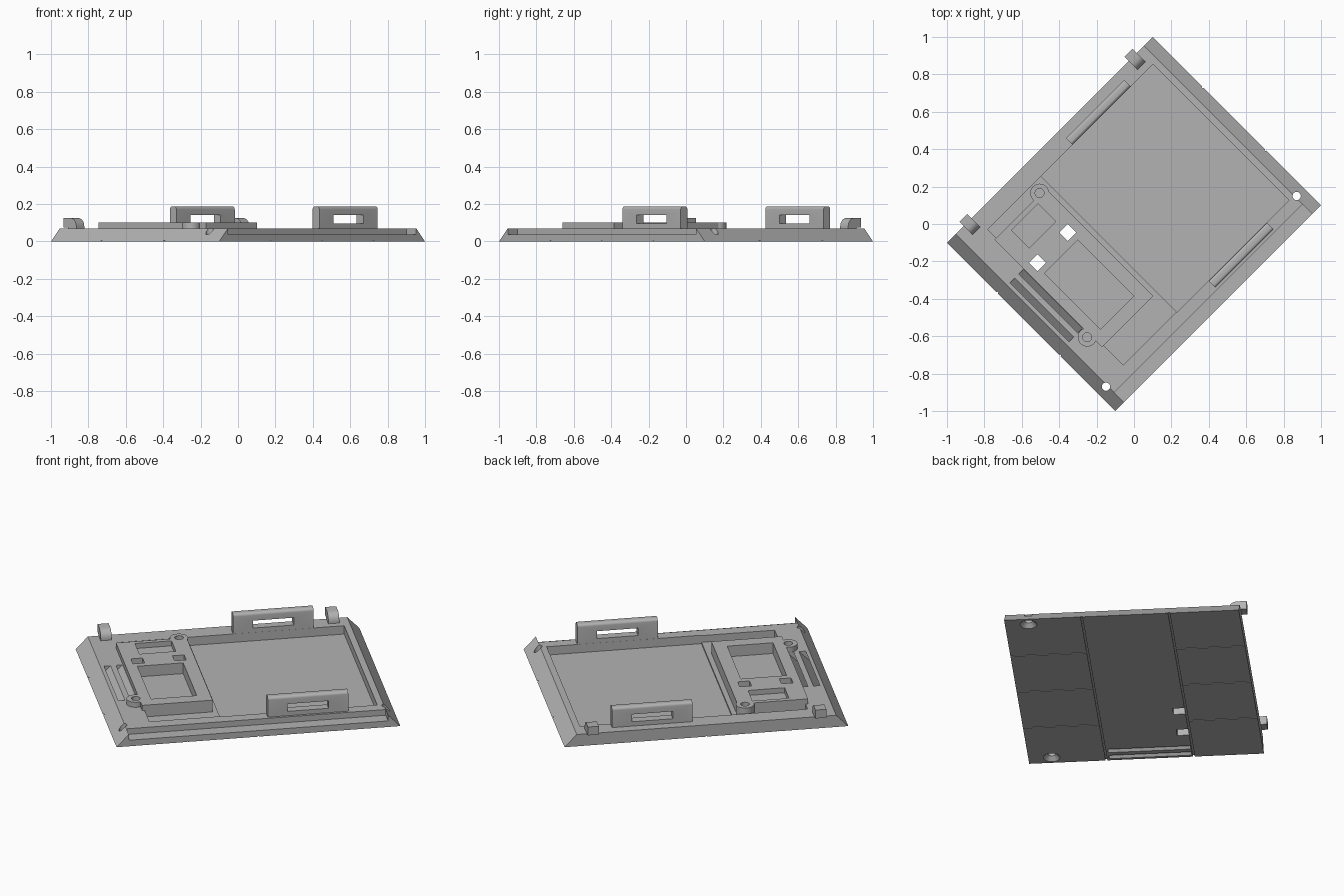
import bpy
import math
from mathutils import Vector

cube = bpy.data.objects.get("Cube")
if cube:
    bpy.data.objects.remove(cube, do_unlink=True)

GREY = (0.45, 0.45, 0.45, 1)
grey = bpy.data.materials.new("mid grey plastic")
grey.use_nodes = True
grey.diffuse_color = GREY
grey.node_tree.nodes["Principled BSDF"].inputs["Base Color"].default_value = GREY

TURN = math.radians(45)      # the tray lies diagonally
RIM = 0.07


def add(name, verts, faces):
    mesh = bpy.data.meshes.new(name)
    mesh.from_pydata(verts, [], faces)
    mesh.materials.append(grey)
    obj = bpy.data.objects.new(name, mesh)
    obj.rotation_euler.z = TURN
    bpy.context.collection.objects.link(obj)
    # consistent outward normals
    import bmesh
    bm = bmesh.new()
    bm.from_mesh(mesh)
    bmesh.ops.recalc_face_normals(bm, faces=bm.faces)
    bm.to_mesh(mesh)
    bm.free()
    return obj


def prism(name, profile, axis, start, end):
    """Extrude a closed 2D profile along the x, y or z axis."""
    n = len(profile)

    def place(p, t):
        return {"x": (t, p[0], p[1]), "y": (p[0], t, p[1]), "z": (p[0], p[1], t)}[axis]

    verts = [place(p, t) for t in (start, end) for p in profile]
    faces = [tuple(range(n)), tuple(range(n, 2 * n))]
    faces += [(i, (i + 1) % n, n + (i + 1) % n, n + i) for i in range(n)]
    return add(name, verts, faces)


def box(name, x0, x1, y0, y1, z0, z1):
    return prism(name, [(x0, y0), (x1, y0), (x1, y1), (x0, y1)], "z", z0, z1)


def cone(name, x, y, z0, r0, z1, r1, n=32):
    verts = [(x + r * math.cos(math.tau * i / n), y + r * math.sin(math.tau * i / n), z)
             for z, r in ((z0, r0), (z1, r1)) for i in range(n)]
    faces = [tuple(range(n)), tuple(range(n, 2 * n))]
    faces += [(i, (i + 1) % n, n + (i + 1) % n, n + i) for i in range(n)]
    return add(name, verts, faces)


def combine(target, tool, operation="DIFFERENCE"):
    tool.hide_render = True
    mod = target.modifiers.new("combine", "BOOLEAN")
    mod.operation = operation
    mod.solver = "EXACT"
    mod.object = tool
    bpy.context.view_layer.objects.active = target
    bpy.ops.object.modifier_apply(modifier=mod.name)
    bpy.data.objects.remove(tool, do_unlink=True)


def arc(cx, cy, r, a0, a1, steps=5):
    return [(cx + r * math.cos(math.radians(a0 + (a1 - a0) * i / steps)),
             cy + r * math.sin(math.radians(a0 + (a1 - a0) * i / steps)))
            for i in range(steps + 1)]


# Tray body with sloping ends
L, T, W = 0.778, 0.711, 0.636
tray = prism("tray_body", [(-L, 0), (L, 0), (T, RIM), (-T, RIM)], "y", -W, W)

# Two floor levels, and the outer step along the right side
combine(tray, box("cut", -0.573, -0.16, -0.492, 0.532, 0.03, 0.2))
combine(tray, box("cut", -0.172, 0.676, -0.497, 0.532, 0.02, 0.2))
combine(tray, box("cut", -T, T, -0.7, -0.562, 0.036, 0.2))

# Countersunk screw holes in the sloping ends
for x in (-0.721, 0.721):
    combine(tray, cone("cut", x, -0.509, -0.01, 0.022, 0.2, 0.022))
    combine(tray, cone("cut", x, -0.509, -0.002, 0.047, 0.024, 0.021))

# Slanted vent slots
for x in (-0.607, -0.673):
    slot = [(x - 0.118, -0.03), (x - 0.082, -0.03), (x + 0.048, 0.1), (x + 0.012, 0.1)]
    combine(tray, prism("cut", [(a - 0.0, b) for a, b in slot], "y", -0.2, 0.247))

# Panel lines on the underside
for y in (-0.217, 0.257):
    combine(tray, box("cut", -0.9, 0.9, y - 0.005, y + 0.005, -0.01, 0.006))
for x in (-0.389, 0, 0.389):
    for y0, y1 in ((-0.7, -0.217), (0.257, 0.7)):
        combine(tray, box("cut", x - 0.0025, x + 0.0025, y0, y1, -0.01, 0.004))

# Raised component holder with its two screw bosses
outline = [(-0.587, -0.345), (-0.2, -0.345), (-0.2, 0.467), (-0.587, 0.467)]
holder = prism("component_holder", outline, "z", 0.025, 0.1)
bosses = ((-0.24, 0.474), (-0.605, -0.251))
for x, y in bosses:
    combine(holder, cone("boss", x, y, 0.026, 0.05, 0.1, 0.05), "UNION")
for x, y in bosses:
    combine(holder, cone("cut", x, y, 0.045, 0.024, 0.2, 0.024))
combine(holder, box("cut", -0.525, -0.274, -0.272, 0.152, 0.036, 0.2))
combine(holder, box("cut", -0.487, -0.287, 0.305, 0.44, 0.07, 0.2))

# Square openings through holder and tray
for x in (-0.283, -0.511):
    for part in (holder, tray):
        combine(part, box("cut", x - 0.032, x + 0.032, 0.187, 0.251, -0.05, 0.2))

# Slotted clips standing on the long sides
clips = []
for name, y0, y1 in (("right_clip", -0.548, -0.4975), ("left_clip", 0.5325, 0.582)):
    r = 0.016
    profile = [(y0, 0.04), (y1, 0.04)] + arc(y1 - r, 0.187 - r, r, 0, 90) \
        + arc(y0 + r, 0.187 - r, r, 90, 180)
    clip = prism(name, profile, "x", 0.067, 0.508)
    combine(clip, box("cut", 0.175, 0.4, y0 - 0.1, y1 + 0.1, 0.096, 0.14))
    clips.append(clip)

# Rounded hooks overhanging the left side
hooks = []
for name, x in (("front_hook", -0.622), ("back_hook", 0.626)):
    r = 0.045
    profile = [(0.57, 0.06), (0.63, 0.06), (0.636, 0.075), (0.668, 0.075), (0.668, 0.125)] \
        + arc(0.57 + r, 0.125 - r, r, 90, 180)
    hooks.append(prism(name, profile, "x", x - 0.03, x + 0.03))

# Smooth rounded surfaces, keep crisp edges
bpy.ops.object.select_all(action="DESELECT")
for obj in [tray, holder] + clips + hooks:
    obj.select_set(True)
bpy.context.view_layer.objects.active = tray
bpy.ops.object.shade_smooth_by_angle(angle=math.radians(30))
